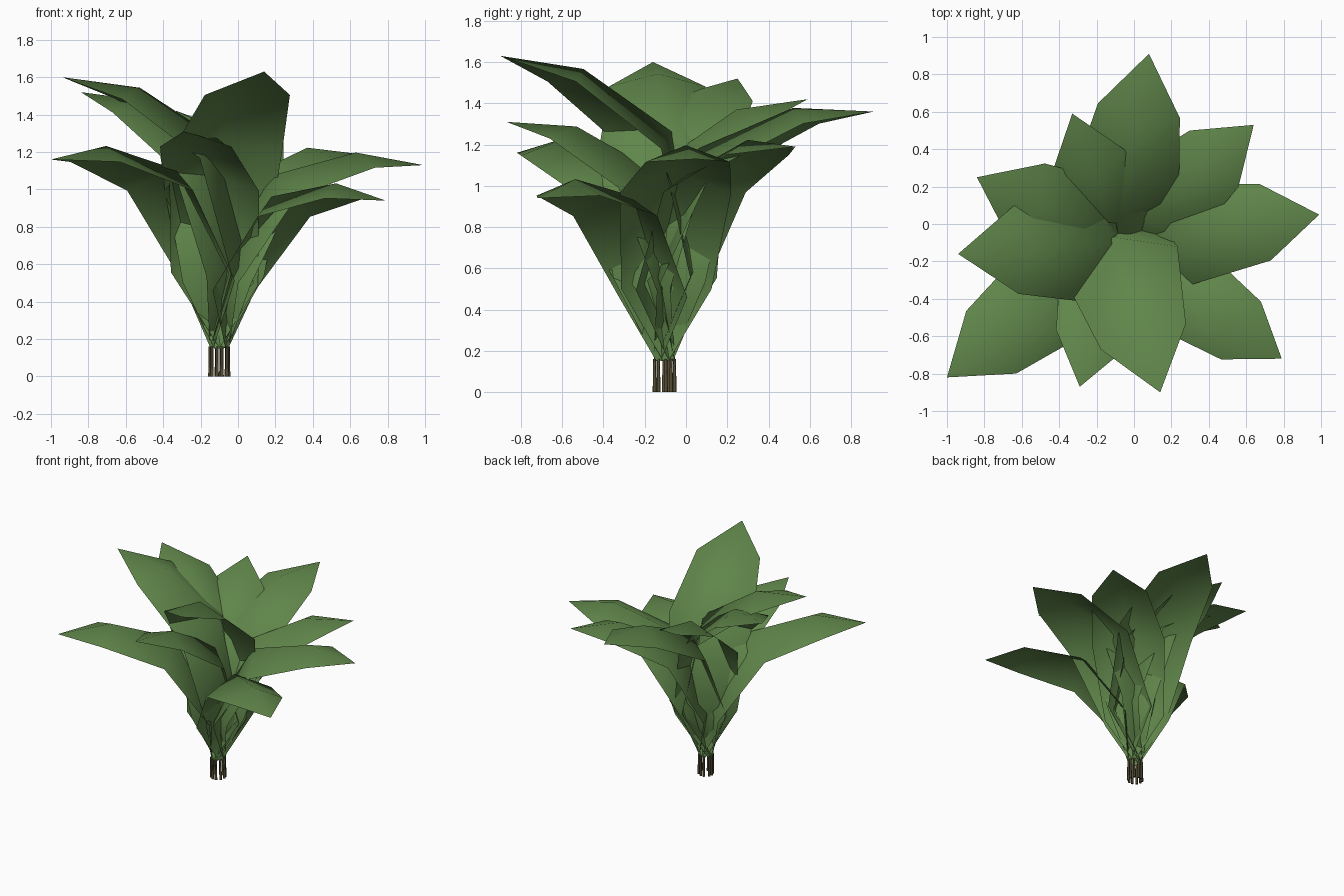
import bpy
import bmesh
import math
from mathutils import Vector

cube = bpy.data.objects.get("Cube")
if cube:
    bpy.data.objects.remove(cube, do_unlink=True)


def make_material(name, color):
    mat = bpy.data.materials.new(name)
    mat.use_nodes = True
    mat.diffuse_color = color
    mat.node_tree.nodes["Principled BSDF"].inputs["Base Color"].default_value = color
    return mat


def make_object(name, bm, mat):
    mesh = bpy.data.meshes.new(name)
    for face in bm.faces:
        face.smooth = True
    bm.to_mesh(mesh)
    bm.free()
    mesh.materials.append(mat)
    obj = bpy.data.objects.new(name, mesh)
    bpy.context.collection.objects.link(obj)
    return obj


LEAF_GREEN = make_material("leaf green", (0.115, 0.235, 0.068, 1))
STEM_BROWN = make_material("stem brown", (0.09, 0.075, 0.035, 1))

UP = Vector((0, 0, 1))
CROWN = Vector((-0.1, -0.105, 0.15))   # point all leaves fan out from
RING = 0.05                            # radius of the ring of stems

# Leaf cross-sections as parts of the length: along, arch, half width, rib height
SECTIONS = [(0.194, 0.145, 0.15, 0.08),
            (0.562, 0.24, 0.185, 0.10),
            (0.846, 0.124, 0.14, 0.074)]

# Leaf tips, going round the plant
TIPS = [(0.08, 0.91, 1.36), (0.64, 0.53, 1.19), (0.99, 0.05, 1.13),
        (0.79, -0.72, 0.94), (0.14, -0.90, 1.63), (-0.29, -0.87, 1.31),
        (-1.00, -0.82, 1.16), (-0.94, -0.16, 1.60), (-0.84, 0.25, 1.52),
        (-0.33, 0.59, 1.42)]


def build_leaf(name, tip):
    """Arched blade with a raised middle rib, from the crown to the tip."""
    reach = tip - CROWN
    size = reach.length
    along = reach.normalized()
    side = along.cross(UP).normalized()
    arch = side.cross(along)
    outward = UP.cross(side)
    foot = CROWN + outward * RING

    bm = bmesh.new()
    rows = [[bm.verts.new(foot + side * s * 0.012) for s in (-1, 0, 1)]]
    for t, lift, half, rib in SECTIONS:
        middle = CROWN + (along * t + arch * lift) * size
        rows.append([bm.verts.new(middle + (side * s * half + arch * rib * (1 - abs(s))) * size)
                     for s in (-1, 0, 1)])
    for low, high in zip(rows, rows[1:]):
        for i in range(2):
            bm.faces.new((low[i], low[i + 1], high[i + 1], high[i]))
    point = bm.verts.new(tip)
    for i in range(2):
        bm.faces.new((rows[-1][i], rows[-1][i + 1], point))
    # Upper side faces the arch
    bm.normal_update()
    if bm.faces[:][2].normal.dot(arch) < 0:
        bmesh.ops.reverse_faces(bm, faces=bm.faces[:])
    make_object(name, bm, LEAF_GREEN)
    return foot


def build_stem(name, foot):
    """Thin five-sided stalk from the ground to the foot of a leaf."""
    bm = bmesh.new()
    bmesh.ops.create_cone(bm, cap_ends=True, segments=5, radius1=0.01,
                          radius2=0.007, depth=foot.z + 0.01)
    bmesh.ops.translate(bm, verts=bm.verts[:],
                        vec=(foot.x, foot.y, (foot.z + 0.01) / 2))
    stem = make_object(name, bm, STEM_BROWN)
    for poly in stem.data.polygons:
        poly.use_smooth = abs(poly.normal.z) < 0.9


for number, tip in enumerate(TIPS, 1):
    foot = build_leaf(f"leaf_{number}", Vector(tip))
    build_stem(f"stem_{number}", foot)
